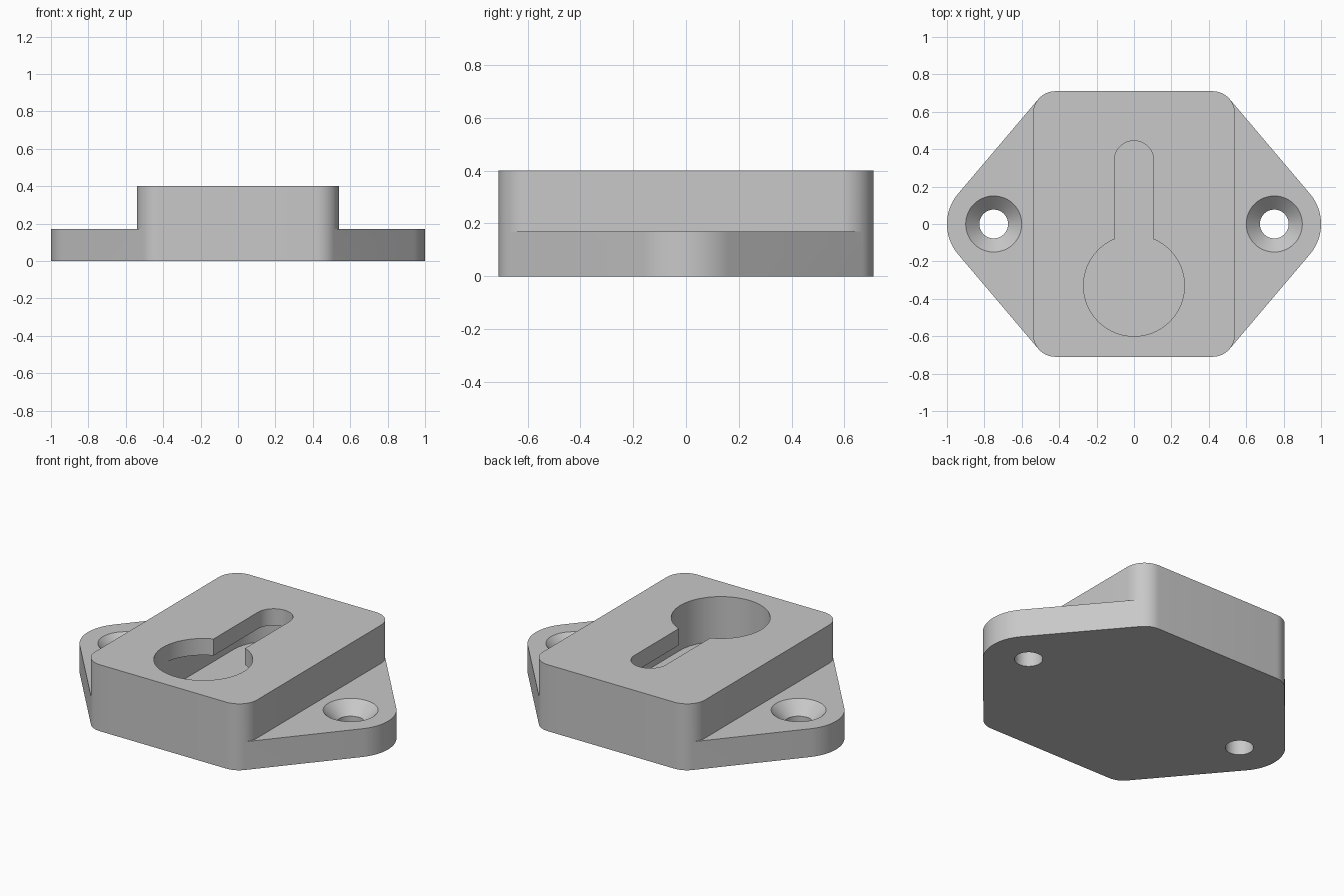
import bpy, bmesh
from math import sin, cos, pi, acos, atan2, hypot, radians

cube = bpy.data.objects.get("Cube")
if cube:
    bpy.data.objects.remove(cube)

# Main dimensions
HALF_W, HALF_D, CORNER = 0.54, 0.71, 0.12
PLATE_H, TOTAL_H = 0.17, 0.40
EAR_X, EAR_R = 0.75, 0.25
HOLE_R, SINK_R = 0.077, 0.15
KEY_R, SLOT_R, KEY_Y, SLOT_Y = 0.27, 0.105, -0.33, 0.34
FLOOR_Z, LIP_Z = 0.13, 0.30

grey = bpy.data.materials.new("light_grey")
grey.use_nodes = True
colour = (0.58, 0.58, 0.58, 1)
grey.diffuse_color = colour
grey.node_tree.nodes["Principled BSDF"].inputs["Base Color"].default_value = colour


def arc(cx, cy, r, a0, a1, n):
    """Points along an arc, both ends included."""
    steps = [a0 + (a1 - a0) * i / n for i in range(n + 1)]
    return [(cx + r * cos(a), cy + r * sin(a)) for a in steps]


def unique(points):
    """Drop consecutive repeats from a closed outline."""
    return [p for i, p in enumerate(points)
            if hypot(p[0] - points[i - 1][0], p[1] - points[i - 1][1]) > 1e-5]


def four_way(quarter):
    """Mirror a quarter outline (from +x axis to +y axis) into a closed one."""
    left = [(-x, y) for x, y in reversed(quarter)]
    half = quarter + left
    return unique(half + [(x, -y) for x, y in reversed(half)])


def finish(name, bm):
    bmesh.ops.recalc_face_normals(bm, faces=bm.faces)
    mesh = bpy.data.meshes.new(name)
    bm.to_mesh(mesh)
    bm.free()
    mesh.materials.append(grey)
    obj = bpy.data.objects.new(name, mesh)
    bpy.context.collection.objects.link(obj)
    return obj


def prism(name, outline, z0, z1):
    bm = bmesh.new()
    face = bm.faces.new([bm.verts.new((x, y, z0)) for x, y in outline])
    up = bmesh.ops.extrude_face_region(bm, geom=[face])["geom"]
    bmesh.ops.translate(bm, vec=(0, 0, z1 - z0),
                        verts=[v for v in up if isinstance(v, bmesh.types.BMVert)])
    return finish(name, bm)


def lathe(name, x, profile, n=48):
    """Closed solid turned from (radius, z) points around a vertical axis."""
    bm = bmesh.new()
    rings = [[bm.verts.new((x + r * cos(2 * pi * i / n), r * sin(2 * pi * i / n), z))
              for i in range(n)] for r, z in profile]
    for a, b in zip(rings, rings[1:]):
        for i in range(n):
            j = (i + 1) % n
            bm.faces.new((a[i], a[j], b[j], b[i]))
    bm.faces.new(rings[0])
    bm.faces.new(rings[-1])
    return finish(name, bm)


def combine(target, tool, operation):
    mod = target.modifiers.new(tool.name, "BOOLEAN")
    mod.operation, mod.solver, mod.object = operation, "EXACT", tool
    bpy.context.view_layer.objects.active = target
    bpy.ops.object.modifier_apply(modifier=mod.name)
    bpy.data.objects.remove(tool)


# Direction of the slanted side that is tangent to ear and corner arcs
cx, cy = HALF_W - CORNER, HALF_D - CORNER
dx, dy = cx - EAR_X, cy
tangent = atan2(dy, dx) - acos((EAR_R - CORNER) / hypot(dx, dy))

# Flange plate with rounded ears, and raised block sharing its corners
upper_corner = arc(cx, cy, CORNER, tangent, pi / 2, 8)
plate = four_way(arc(EAR_X, 0, EAR_R, 0, tangent, 10) + upper_corner)
block = four_way(arc(cx, cy, CORNER, 0, tangent, 7) + upper_corner)
body = prism("mounting_body", plate, 0, PLATE_H)
combine(body, prism("raised_block", block, 0, TOTAL_H), "UNION")

# Wide hidden channel, then the keyhole opening above it
round_end = arc(0, KEY_Y, KEY_R, pi, 2 * pi, 32)
channel = unique(round_end + arc(0, SLOT_Y, KEY_R, 0, pi, 32))
combine(body, prism("channel_cutter", channel, FLOOR_Z, LIP_Z), "DIFFERENCE")
neck = acos(SLOT_R / KEY_R)
keyhole = unique(round_end + arc(0, KEY_Y, KEY_R, 0, neck, 12)
                 + arc(0, SLOT_Y, SLOT_R, 0, pi, 24)
                 + arc(0, KEY_Y, KEY_R, pi - neck, pi, 12))
combine(body, prism("keyhole_cutter", keyhole, 0.2, 0.5), "DIFFERENCE")

# Countersunk screw holes
sink = SINK_R - HOLE_R
for side in (-1, 1):
    cutter = lathe("screw_hole_cutter", side * EAR_X,
                   [(HOLE_R, -0.1), (HOLE_R, PLATE_H - sink),
                    (SINK_R, PLATE_H), (SINK_R, 0.3)])
    combine(body, cutter, "DIFFERENCE")

# Smooth curved walls, crisp edges
bpy.ops.object.select_all(action="DESELECT")
body.select_set(True)
bpy.context.view_layer.objects.active = body
bpy.ops.object.shade_smooth_by_angle(angle=radians(30))
